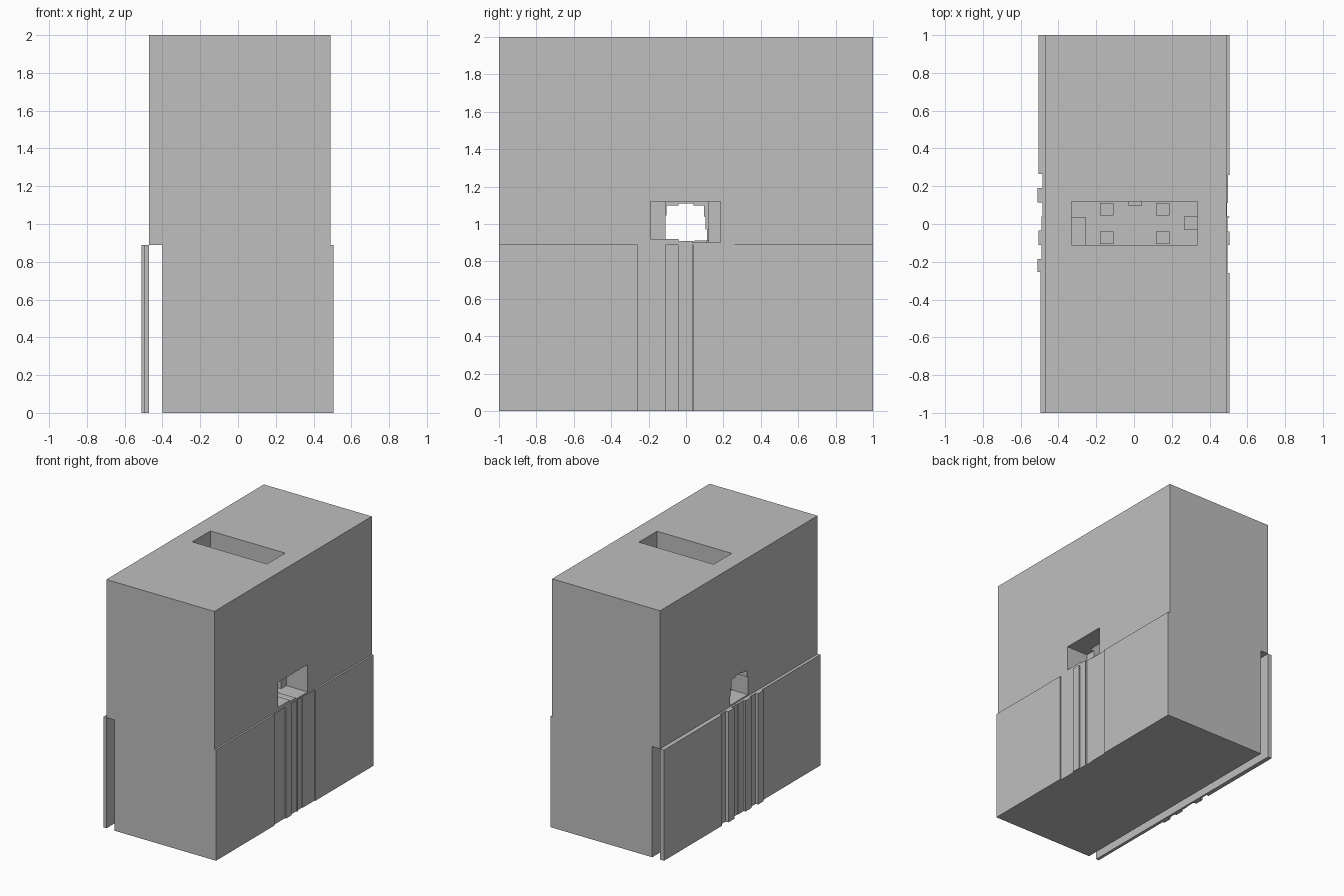
import bpy, bmesh, math

cube = bpy.data.objects.get("Cube")
if cube:
    bpy.data.objects.remove(cube, do_unlink=True)

GREY = (0.52, 0.52, 0.52, 1)
mat = bpy.data.materials.new("plain grey")
mat.use_nodes = True
mat.diffuse_color = GREY
mat.node_tree.nodes["Principled BSDF"].inputs["Base Color"].default_value = GREY


def prism(name, outline, z0, z1):
    """Extrude a plan outline from z0 up to z1."""
    bm = bmesh.new()
    base = bm.faces.new([bm.verts.new((x, y, z0)) for x, y in outline])
    top = bmesh.ops.extrude_face_region(bm, geom=[base])["geom"]
    for v in top:
        if isinstance(v, bmesh.types.BMVert):
            v.co.z = z1
    bmesh.ops.recalc_face_normals(bm, faces=bm.faces)
    me = bpy.data.meshes.new(name)
    bm.to_mesh(me)
    bm.free()
    me.materials.append(mat)
    ob = bpy.data.objects.new(name, me)
    bpy.context.collection.objects.link(ob)
    return ob


def box(name, x0, x1, y0, y1, z0, z1):
    return prism(name, [(x0, y0), (x1, y0), (x1, y1), (x0, y1)], z0, z1)


def ribbed(inner, steps):
    """Plan outline: straight inner side, stepped outer side (x, end y)."""
    pts, y = [(inner, -1)], -1
    for x, end in steps:
        pts += [(x, y), (x, end)]
        y = end
    return pts + [(inner, 1)]


def combine(target, tool, operation):
    mod = target.modifiers.new(operation.lower(), "BOOLEAN")
    mod.operation, mod.solver, mod.object = operation, "EXACT", tool
    bpy.context.view_layer.objects.active = target
    bpy.ops.object.modifier_apply(modifier=mod.name)
    bpy.data.objects.remove(tool, do_unlink=True)


# Main block with ribbed lower half on the +x side
LEDGE = 0.89
body = box("main_block", -0.47, 0.49, -1, 1, LEDGE, 2)
lower = prism("lower_block", ribbed(-0.4, [
    (0.505, -0.26), (0.495, -0.11), (0.505, -0.04), (0.495, 0.035),
    (0.505, 0.04), (0.493, 0.11), (0.498, 0.26), (0.505, 1)]), 0, LEDGE)
combine(body, lower, "UNION")

# Vertical chute, wide mouth and narrow mouth of the cross tunnel
FLOOR, CEIL = 0.9, 1.12
for cut in ((-0.33, 0.335, -0.11, 0.12, FLOOR, 2.1),
            (0.3, 0.6, -0.19, 0.185, FLOOR, CEIL),
            (-0.6, -0.3, -0.115, 0.113, FLOOR, CEIL)):
    combine(body, box("cutter", *cut), "DIFFERENCE")

# Merge coplanar faces
bm = bmesh.new()
bm.from_mesh(body.data)
bmesh.ops.dissolve_limit(bm, angle_limit=math.radians(1),
                         verts=bm.verts, edges=bm.edges)
bm.to_mesh(body.data)
bm.free()

# Free-standing ribbed panel with a gap behind it
prism("side_panel", ribbed(-0.47, [
    (-0.495, -0.255), (-0.51, -0.185), (-0.49, -0.11), (-0.505, -0.035),
    (-0.49, 0.04), (-0.485, 0.115), (-0.51, 0.19), (-0.485, 0.265),
    (-0.505, 1)]), 0, LEDGE)

# Low raised tiles on the chute floor
TILE = 0.072
for x in (-0.18, 0.117):
    for y in (-0.105, 0.045):
        box("floor_tile", x, x + TILE, y, y + 0.065, FLOOR, 0.912)
box("back_tile", -0.03, 0.04, 0.095, 0.12, FLOOR, 0.912)
box("end_tile_left", -0.33, -0.255, -0.11, 0.037, FLOOR, 0.91)
box("end_tile_right", 0.265, 0.335, -0.03, 0.04, FLOOR, 0.91)

# Raised sill in the wide mouth
box("sill_high", 0.335, 0.49, -0.19, -0.04, FLOOR, 0.92)
box("sill_low", 0.335, 0.49, -0.04, 0.035, FLOOR, 0.91)

# Uneven lining of the narrow mouth
for y0, y1, z in ((-0.115, -0.04, 1.1), (-0.04, 0.04, 1.11), (0.04, 0.113, 1.1)):
    box("ceiling_lining", -0.47, -0.33, y0, y1, z, CEIL)
box("wall_lining_front", -0.47, -0.33, -0.115, -0.105, 1.045, 1.1)
box("wall_lining_back_high", -0.47, -0.33, 0.095, 0.113, 1.04, 1.1)
box("wall_lining_back_low", -0.47, -0.33, 0.105, 0.113, 0.97, 1.04)
